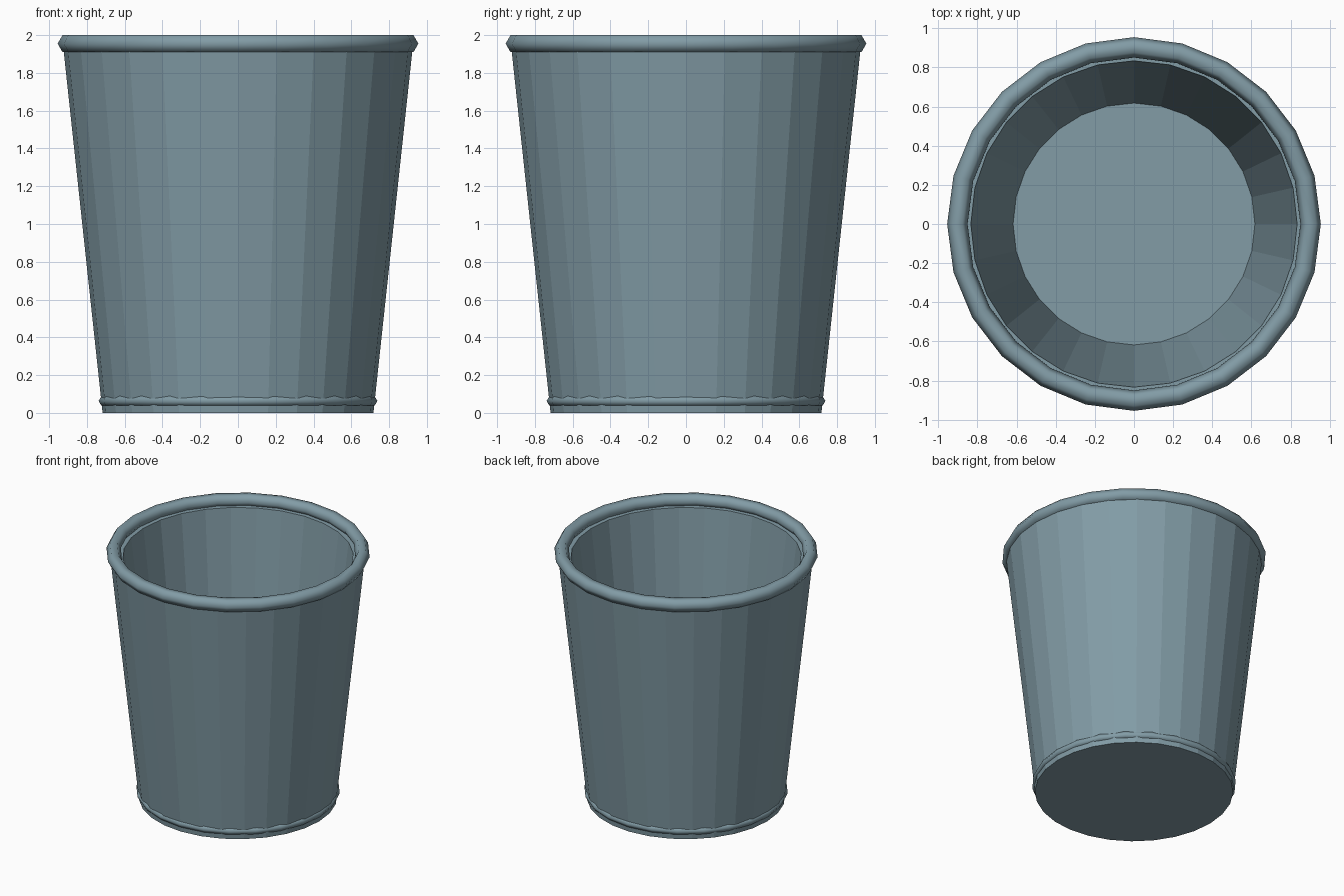
import bpy
import bmesh
from math import cos, sin, tau

cube = bpy.data.objects.get("Cube")
if cube:
    bpy.data.objects.remove(cube)

# Single blue-grey material
COLOUR = (0.223, 0.332, 0.381, 1)
mat = bpy.data.materials.new("blue_grey")
mat.use_nodes = True
mat.diffuse_color = COLOUR
mat.node_tree.nodes["Principled BSDF"].inputs["Base Color"].default_value = COLOUR


def lathe(name, profile, sides, closed=False, smooth=False):
    """Spin a (radius, z) profile around z; open profiles get end caps."""
    bm = bmesh.new()
    rings = [[bm.verts.new((r * cos(tau * i / sides), r * sin(tau * i / sides), z))
              for i in range(sides)] for r, z in profile]
    pairs = list(zip(rings, rings[1:]))
    if closed:
        pairs.append((rings[-1], rings[0]))
    else:
        bm.faces.new(rings[0])
        bm.faces.new(rings[-1])
    for a, b in pairs:
        for i in range(sides):
            j = (i + 1) % sides
            bm.faces.new((a[i], a[j], b[j], b[i]))
    bmesh.ops.recalc_face_normals(bm, faces=bm.faces)
    for face in bm.faces:
        face.smooth = smooth
    mesh = bpy.data.meshes.new(name)
    bm.to_mesh(mesh)
    bm.free()
    mesh.materials.append(mat)
    obj = bpy.data.objects.new(name, mesh)
    bpy.context.collection.objects.link(obj)
    return obj


def bead(name, major, minor, z):
    """Smooth ring with a hexagonal cross-section."""
    section = [(major + minor * cos(tau * k / 6), z + minor * sin(tau * k / 6))
               for k in range(6)]
    return lathe(name, section, 24, closed=True, smooth=True)


# Tapered hollow body: underside, outer wall, lip, inner wall, floor
lathe("bin_body", [(0.717, 0), (0.924, 1.925), (0.834, 1.925), (0.618, 0.08)], 28)

# Rolled rim and base bead
bead("rolled_rim", 0.903, 0.052, 1.955)
bead("base_bead", 0.709, 0.029, 0.063)
